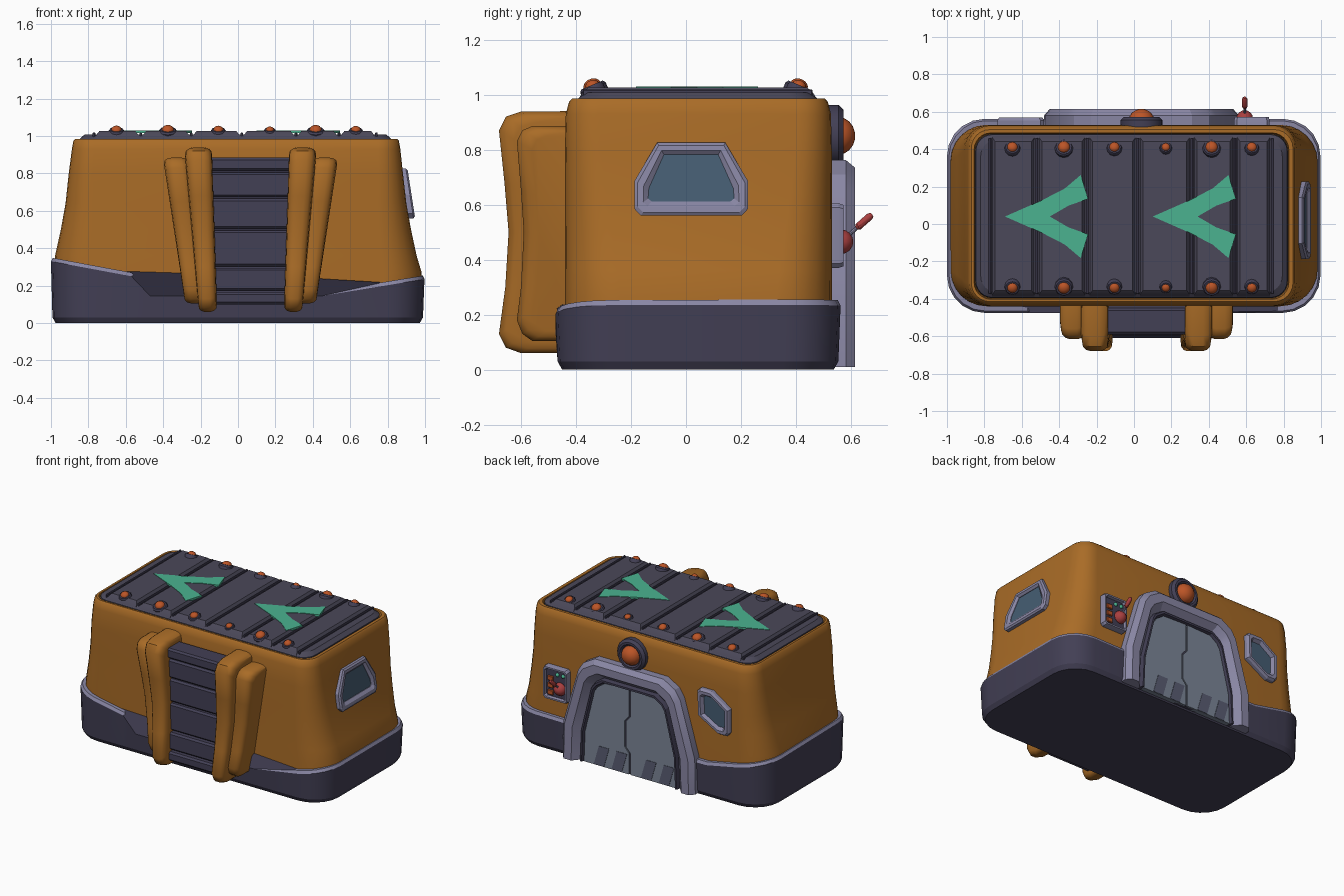
import bpy, bmesh
from math import sin, cos, pi, radians
from mathutils import Vector, Matrix

if "Cube" in bpy.data.objects:
    bpy.data.objects.remove(bpy.data.objects["Cube"])


def mat(name, rgb):
    m = bpy.data.materials.new(name)
    m.diffuse_color = (*rgb, 1)
    m.use_nodes = True
    m.node_tree.nodes["Principled BSDF"].inputs["Base Color"].default_value = m.diffuse_color
    return m


ORANGE = mat("orange_shell", (.40, .15, .02))
DARK = mat("dark_base", (.055, .05, .09))
ROOF = mat("roof_grey", (.07, .065, .10))
TRIM = mat("lavender_trim", (.25, .24, .37))
RED = mat("red_lamp", (.50, .09, .02))
LEVER = mat("lever_red", (.40, .05, .05))
TEAL = mat("teal_paint", (.07, .45, .28))
GLASS = mat("glass", (.06, .11, .17))
DOOR = mat("door_panel", (.20, .24, .31))
STRIPE = mat("door_stripe", (.10, .11, .17))


def finish(bm, name, m, angle=35):
    bmesh.ops.recalc_face_normals(bm, faces=bm.faces)
    me = bpy.data.meshes.new(name)
    bm.to_mesh(me)
    bm.free()
    me.materials.append(m)
    me.shade_smooth()
    me.set_sharp_from_angle(angle=radians(angle))
    ob = bpy.data.objects.new(name, me)
    bpy.context.collection.objects.link(ob)
    return ob


def loft(name, rings, m, closed=True, cyc=False, caps=True, angle=35):
    bm = bmesh.new()
    vs = [[bm.verts.new(p) for p in r] for r in rings]
    n = len(vs[0])
    for i in range(len(vs) if cyc else len(vs) - 1):
        a, b = vs[i], vs[(i + 1) % len(vs)]
        for j in range(n if closed else n - 1):
            k = (j + 1) % n
            bm.faces.new((a[j], a[k], b[k], b[j]))
    if caps:
        bmesh.ops.holes_fill(bm, edges=bm.edges[:], sides=0)
    return finish(bm, name, m, angle)


def box(name, lo, hi, m, bev=.01):
    bm = bmesh.new()
    lo, hi = Vector(lo), Vector(hi)
    bmesh.ops.create_cube(bm, size=1, matrix=Matrix.Translation((lo + hi) / 2) @ Matrix.Diagonal((*(hi - lo), 1)))
    bmesh.ops.bevel(bm, geom=bm.edges[:], offset=bev, segments=1, affect='EDGES')
    return finish(bm, name, m, 20)


def lathe(name, prof, axis, pos, m, n=16):
    # profile of (radius, height) turned about an axis
    q = Vector((0, 0, 1)).rotation_difference(Vector(axis))
    rings = [[q @ Vector((r * cos(2 * pi * i / n), r * sin(2 * pi * i / n), h)) + Vector(pos)
              for i in range(n)] for r, h in prof]
    return loft(name, rings, m)


def dome(r, h, z0):
    return [(r * cos(a), z0 + h * sin(a)) for a in [radians(d) for d in (0, 20, 40, 60, 78)]]


def rrect(x0, x1, y0, y1, r, n=6, front=(), back=()):
    out = []
    for cx, cy, a0, extra in ((x0 + r, y0 + r, 180, [(x, y0) for x in front]), (x1 - r, y0 + r, 270, []),
                              (x1 - r, y1 - r, 0, [(x, y1) for x in back]), (x0 + r, y1 - r, 90, [])):
        out += [(cx + r * cos(radians(a0 + 90 * i / n)), cy + r * sin(radians(a0 + 90 * i / n))) for i in range(n + 1)]
        out += extra
    return out


def interp(tab, x):
    for (a, za), (b, zb) in zip(tab, tab[1:]):
        if x <= b:
            return za + (zb - za) * (x - a) / (b - a)
    return tab[-1][1]


def slab(name, pts, place, w0, w1, m):
    return loft(name, [[place(u, v, w) for u, v in pts] for w in (w0, w1)], m, angle=20)


def frame(name, outer, inner, place, depth, m, closed=True):
    prof = [(0, -.04), (0, depth * .6), (.22, depth), (.65, depth), (1, depth * .35), (1, -.04)]
    rings = [[place(a + (c - a) * t, b + (d - b) * t, w) for (a, b), (c, d) in zip(outer, inner)] for t, w in prof]
    return loft(name, rings, m, closed=closed, cyc=True, caps=not closed, angle=20)


def shrink(pts, k):
    cu, cv = sum(p[0] for p in pts) / len(pts), sum(p[1] for p in pts) / len(pts)
    return [(cu + (u - cu) * k, cv + (v - cv) * k) for u, v in pts]


# base with stepped top edge and a light lip
FRONT = [(-1, .35), (-.57, .27), (-.47, .165), (.45, .165), (1, .255)]
BACK = [(-1, .34), (-.55, .25), (.55, .25), (1, .255)]


def base_ring(inset, z=None, drop=0):
    pts = rrect(-1 + inset, .997 - inset, -.475 + inset, .562 - inset, .2 - inset * .5, 5,
                front=(-.57, -.47, .45), back=(.55, -.55))
    return [(x, y, z if z is not None else interp(FRONT if y < .04 else BACK, x) - drop) for x, y in pts]


loft("base", [base_ring(.025, 0), base_ring(.008, .03), base_ring(0, drop=.02)], DARK, angle=25)
loft("base_lip", [base_ring(0, drop=.02), base_ring(.01), base_ring(.08)], TRIM, caps=False, angle=25)

# flared body shell with rolled rim
body = [(.05, -.975, .97, -.44, .53, .2), (.27, -.988, .982, -.44, .53, .2), (.36, -.978, .955, -.44, .53, .19),
        (.5, -.947, .925, -.44, .53, .17), (.64, -.922, .90, -.44, .53, .15), (.8, -.905, .882, -.44, .53, .13),
        (.93, -.888, .868, -.437, .527, .12), (.975, -.88, .86, -.425, .515, .11), (.985, -.87, .85, -.415, .505, .1),
        (.985, -.855, .828, -.402, .487, .09), (.95, -.85, .823, -.397, .482, .09)]
loft("body", [[(x, y, z) for x, y in rrect(a, b, c, d, r)] for z, a, b, c, d, r in body], ORANGE, angle=40)

# roof bed and raised panels
loft("roof_bed", [[(x, y, z) for x, y in rrect(-.85 + i, .823 - i, -.397 + i, .482 - i, .09)]
                  for z, i in ((.94, 0), (.985, .004), (1.008, .03))], ROOF, angle=20)
seams = [-.77, -.52, -.25, .02, .31, .54, .74]
for i, (a, b) in enumerate(zip(seams, seams[1:])):
    loft(f"roof_panel_{i}", [[(a + g, -.39 + e, z), (b - g, -.39 + e, z), (b - g, .475 - e, z), (a + g, .475 - e, z)]
                             for z, g, e in ((.985, .012, 0), (1.005, .012, .012), (1.026, .028, .035))], ROOF, angle=20)
for i, x in enumerate(seams):
    box(f"roof_rib_{i}", (x - .007, -.375, .99), (x + .007, .46, 1.018), DARK, .003)

# roof bolts, tilted outward
for i, (x, r) in enumerate([(-.65, .043), (-.375, .05), (-.105, .042), (.17, .034), (.415, .05), (.63, .04)]):
    for side, y, s in (("front", -.335, -1), ("back", .405, 1)):
        ax = Vector((0, s * .42, 1)).normalized()
        p = (x, y, 1.018)
        lathe(f"bolt_seat_{side}_{i}", [(r, -.02), (r, .008), (r * .85, .018), (r * .6, .018)], ax, p, DARK, 12)
        lathe(f"bolt_lamp_{side}_{i}", dome(r * .66, r * .5, .016), ax, p, RED, 12)

# painted roof arrows
arrow = [(-.69, .04), (-.49, .128), (-.37, .19), (-.285, .262), (-.245, .135), (-.35, .098), (-.45, .04),
         (-.35, -.018), (-.245, -.055), (-.285, -.182), (-.37, -.11), (-.49, -.048)]
for i, dx in enumerate((0, .79)):
    slab(f"roof_arrow_{i}", arrow, lambda u, v, w: (u + dx, v, w), 1.015, 1.029, TEAL)

# front fins: two nested pairs mirrored about the ladder
CX = .067
inner_fin = [(-.40, .94), (-.60, .938), (-.655, .92), (-.68, .87), (-.66, .68), (-.645, .5), (-.657, .3), (-.68, .13),
             (-.655, .08), (-.60, .06), (-.40, .06)]
outer_fin = [(-.40, .885), (-.56, .885), (-.595, .87), (-.615, .83), (-.60, .65), (-.59, .5), (-.60, .3), (-.615, .18),
             (-.595, .13), (-.56, .105), (-.40, .105)]
for s, side in ((-1, "left"), (1, "right")):
    for nm, prof, (cb, ct), (hb, ht) in (("inner", inner_fin, (.226, .277), (.048, .072)),
                                         ("outer", outer_fin, (.285, .40), (.055, .068))):
        rings = []
        for t, ins in ((-1, .055), (-.93, .025), (-.7, .008), (-.35, 0), (.35, 0), (.7, .008), (.93, .025), (1, .055)):
            ring = []
            for y, z in prof:
                k = z / .92
                z2 = .5 + (z - .5) * (1 - ins * 1.6)
                y2 = y + ins if y < -.45 else y
                ring.append((CX + s * (cb + (ct - cb) * k + t * (hb + (ht - hb) * k)), y2, z2))
            rings.append(ring)
        loft(f"fin_{nm}_{side}", rings, ORANGE, angle=40)

# ladder slats between the fins
box("ladder_back", (-.16, -.55, .11), (.29, -.42, .87), DARK)
for i, (a, b, y) in enumerate([(.10, .165, -.61), (.172, .295, -.595), (.303, .495, -.58), (.503, .665, -.575),
                               (.673, .805, -.58), (.813, .885, -.59)]):
    box(f"ladder_slat_{i}", (-.16, y, a), (.29, -.45, b), DARK, .012)

# right window on the sloped side
def on_right(u, v, w):
    return (.885 + (.82 - v) * .155 + w, u, v)


win = [(-.165, .56), (-.188, .585), (-.188, .685), (-.105, .825), (.143, .825), (.226, .685), (.226, .585), (.203, .56)]
pane = [(-.125, .612), (-.138, .622), (-.135, .66), (-.08, .782), (.117, .782), (.172, .66), (.175, .622), (.162, .612)]
frame("side_window_frame", win, pane, on_right, .022, TRIM)
slab("side_window_glass", pane, on_right, -.03, .004, GLASS)


# back face parts
def on_back(u, v, w):
    return (u, .53 + w, v)


bwin = [(-.48, .74), (-.485, .57), (-.65, .475), (-.71, .475), (-.73, .5), (-.73, .665), (-.59, .76), (-.50, .76)]
frame("back_window_frame", bwin, shrink(bwin, .66), on_back, .04, TRIM)
slab("back_window_glass", shrink(bwin, .68), on_back, -.02, .015, GLASS)

# door arch
right_out = [(.52, .01), (.515, .26), (.40, .65), (.36, .71), (.27, .762)]
right_in = [(.385, .01), (.375, .24), (.295, .56), (.27, .595), (.21, .635)]
both = lambda pts: [(.04 + u, v) for u, v in pts] + [(.04 - u, v) for u, v in reversed(pts)]
frame("door_arch", both(right_out), both(right_in), on_back, .085, TRIM, closed=False)
rim_in = [(u * .93, .01 + (v - .01) * .95) for u, v in right_in]
frame("door_inner_rim", both(right_in), both(rim_in), on_back, .06, DARK, closed=False)

# two door leaves with a stepped seam
seam = [(0, .61), (0, .42), (.035, .38), (.035, .20), (0, .16), (0, .01)]
for s, side in ((1, "left"), (-1, "right")):
    leaf = [(.04 + s * u, v) for u, v in rim_in] + [(.04 + u + s * .006, v) for u, v in seam]
    slab(f"door_leaf_{side}", leaf, on_back, 0, .045, DOOR)
box("door_gap", (-.05, .53, .01), (.13, .567, .6), DARK, .002)
for i, u in enumerate((-.27, -.13, .10, .24)):
    slab(f"door_stripe_{i}", [(u, .012), (u + .08, .012), (u + .04, .15), (u - .04, .15)], on_back, .03, .048, STRIPE)

# warning lamp above the door
lathe("lamp_housing", [(.112, -.03), (.112, .025), (.095, .043), (.08, .043), (.07, .03)], (0, 1, 0), (.04, .53, .85), DARK, 20)
lathe("lamp_dome", dome(.068, .06, .025), (0, 1, 0), (.04, .53, .85), RED, 20)

# control box with buttons and lever
cb = [(.55, .37), (.71, .37), (.725, .385), (.725, .59), (.71, .605), (.55, .605), (.535, .59), (.535, .385)]
frame("control_frame", cb, shrink(cb, .78), on_back, .042, TRIM)
slab("control_plate", shrink(cb, .8), on_back, -.02, .025, DARK)
for i, z in enumerate((.42, .47, .52)):
    box(f"control_button_{i}", (.65, .54, z - .017), (.695, .565, z + .017), RED, .004)
for i, x in enumerate((.575, .62)):
    lathe(f"control_light_{i}", dome(.014, .016, 0), (0, 1, 0), (x, .553, .555), TEAL, 10)
lathe("lever_hub", [(.045 * cos(a), .045 * sin(a)) for a in (0, .4, .8, 1.2, 1.5)], (0, 1, 0), (.592, .563, .465), LEVER, 12)
arm = Vector((0, .75, .66)).normalized()
lathe("lever_rod", [(.007, 0), (.007, .10)], arm, (.592, .575, .475), TRIM, 8)
lathe("lever_grip", [(.008, .06), (.014, .068), (.014, .125), (.008, .135)], arm, (.592, .575, .475), LEVER, 10)
